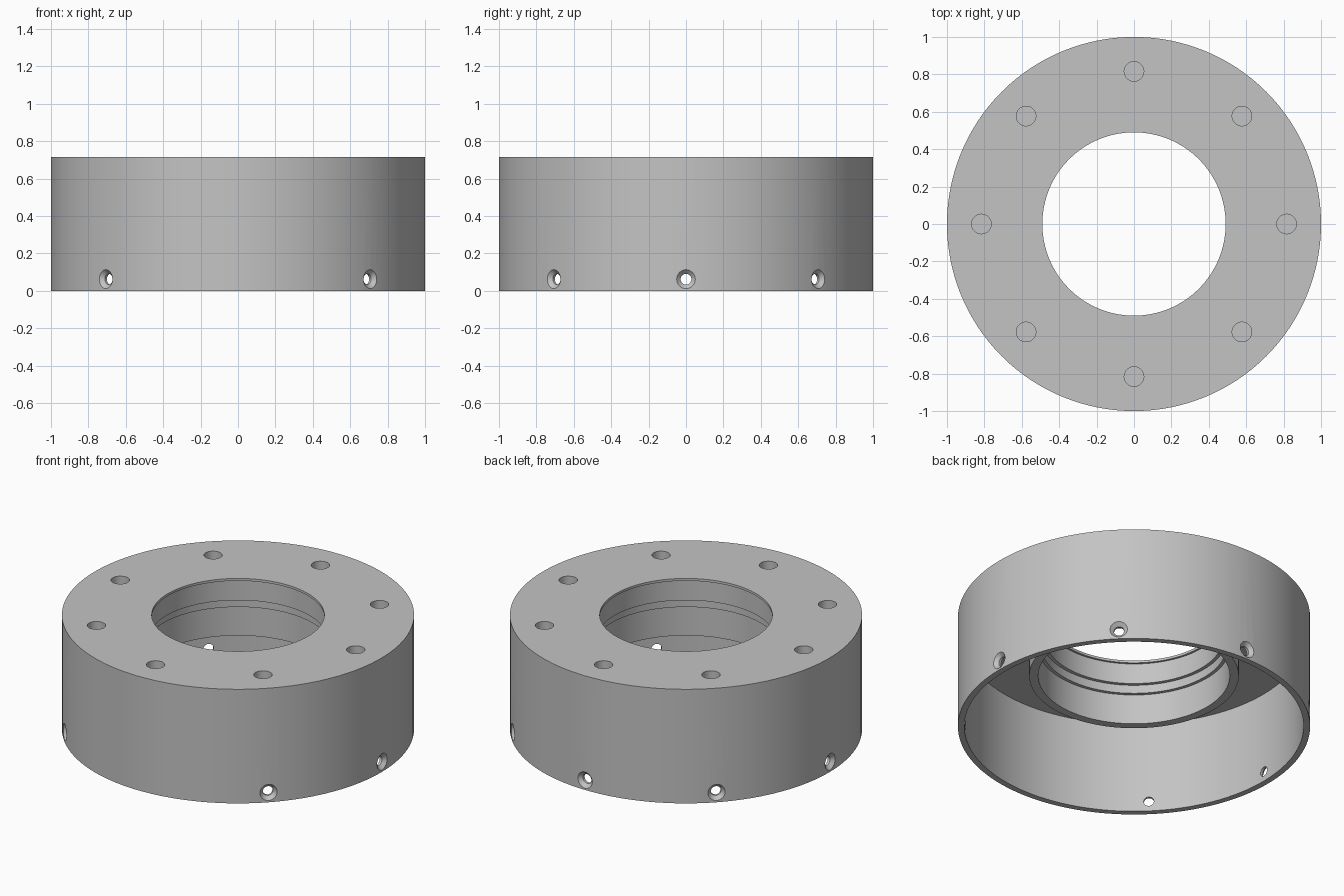
import bpy
import bmesh
from math import cos, sin, pi, radians
from mathutils import Matrix

cube = bpy.data.objects.get("Cube")
if cube:
    bpy.data.objects.remove(cube, do_unlink=True)

HEIGHT = 0.715

grey = bpy.data.materials.new("plain grey")
grey.use_nodes = True
colour = (0.55, 0.55, 0.55, 1)
grey.diffuse_color = colour
grey.node_tree.nodes["Principled BSDF"].inputs["Base Color"].default_value = colour


def lathe(name, profile, steps, placements=(Matrix(),)):
    """Revolve a closed (radius, z) outline around z, once per placement."""
    bm = bmesh.new()
    for place in placements:
        rings = []
        for r, z in profile:
            if r == 0:
                rings.append([bm.verts.new(place @ Matrix.Translation((0, 0, z)).translation)] * steps)
            else:
                rings.append([bm.verts.new((place @ Matrix.Translation(
                    (r * cos(2 * pi * i / steps), r * sin(2 * pi * i / steps), z))).translation)
                    for i in range(steps)])
        for a, b in zip(rings, rings[1:] + rings[:1]):
            for i in range(steps):
                j = (i + 1) % steps
                corners = list(dict.fromkeys((a[i], a[j], b[j], b[i])))
                if len(corners) > 2:
                    bm.faces.new(corners)
    bmesh.ops.recalc_face_normals(bm, faces=bm.faces)
    mesh = bpy.data.meshes.new(name)
    bm.to_mesh(mesh)
    bm.free()
    mesh.materials.append(grey)
    obj = bpy.data.objects.new(name, mesh)
    bpy.context.collection.objects.link(obj)
    return obj


# Housing: thin skirt, top plate and a central hub with a stepped bore
housing = lathe("flanged_housing", [
    (1.0, 0), (1.0, HEIGHT), (0.49, HEIGHT), (0.49, 0.70),
    (0.503, 0.70), (0.503, 0.572), (0.524, 0.572), (0.524, 0.52),
    (0.544, 0.52), (0.544, 0.332), (0.595, 0.332), (0.595, 0.57),
    (0.963, 0.57), (0.963, 0)], 128)

# Eight blind bolt holes in the top plate
bolt_holes = lathe("bolt_hole_cutter",
                   [(0, -0.1), (0.0525, -0.1), (0.0525, 0.05), (0, 0.05)], 32,
                   [Matrix.Rotation(k * pi / 4, 4, "Z") @ Matrix.Translation((0.816, 0, HEIGHT))
                    for k in range(8)])

# Seven countersunk screw holes through the skirt, none at the front
screw_holes = lathe("screw_hole_cutter",
                    [(0, -0.1), (0.029, -0.1), (0.029, -0.022), (0.051, 0), (0.051, 0.05), (0, 0.05)], 32,
                    [Matrix.Rotation(k * pi / 4, 4, "Z") @ Matrix.Translation((1, 0, 0.062))
                     @ Matrix.Rotation(radians(90), 4, "Y")
                     for k in range(8) if k != 6])

bpy.ops.object.select_all(action="DESELECT")
housing.select_set(True)
bpy.context.view_layer.objects.active = housing
for cutter in (bolt_holes, screw_holes):
    cut = housing.modifiers.new(cutter.name, "BOOLEAN")
    cut.operation = "DIFFERENCE"
    cut.solver = "EXACT"
    cut.object = cutter
    bpy.ops.object.modifier_apply(modifier=cut.name)
    bpy.data.objects.remove(cutter, do_unlink=True)

bpy.ops.object.shade_smooth_by_angle(angle=radians(25))
